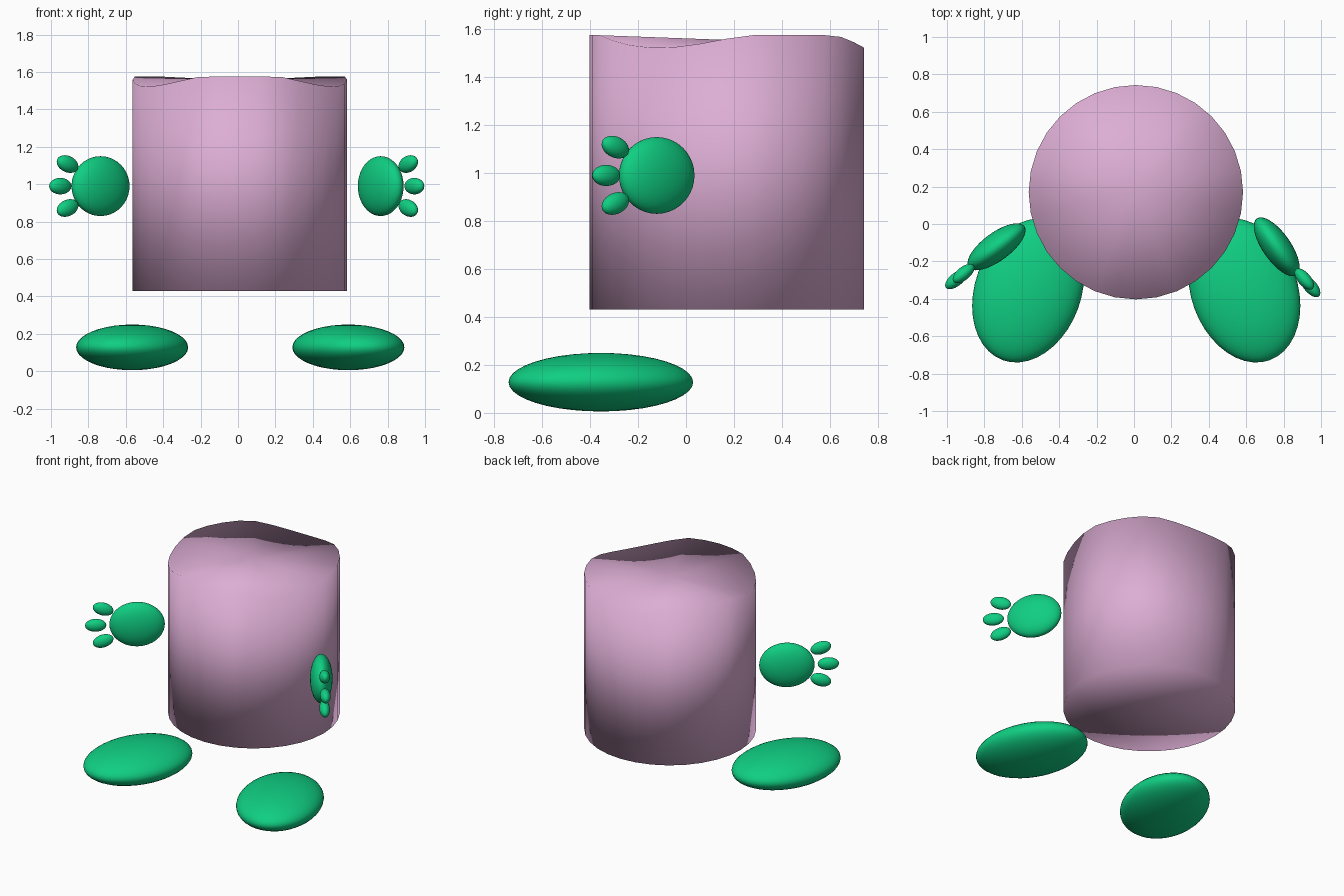
import bpy
import bmesh
from math import sin, cos, pi, radians
from mathutils import Vector

cube = bpy.data.objects.get("Cube")
if cube:
    bpy.data.objects.remove(cube, do_unlink=True)


def make_material(name, rgb):
    mat = bpy.data.materials.new(name)
    mat.use_nodes = True
    mat.diffuse_color = (*rgb, 1)
    mat.node_tree.nodes["Principled BSDF"].inputs["Base Color"].default_value = (*rgb, 1)
    return mat


pink = make_material("soft pink", (0.72, 0.42, 0.66))
green = make_material("bright green", (0.005, 0.62, 0.225))


def finish(bm, name, mat):
    """Turn a bmesh into a smooth shaded object."""
    bmesh.ops.recalc_face_normals(bm, faces=bm.faces)
    mesh = bpy.data.meshes.new(name)
    bm.to_mesh(mesh)
    bm.free()
    mesh.materials.append(mat)
    for face in mesh.polygons:
        face.use_smooth = True
    obj = bpy.data.objects.new(name, mesh)
    bpy.context.collection.objects.link(obj)
    return obj


def ellipsoid(name, centre, radii, yaw, pitch=0):
    bm = bmesh.new()
    bmesh.ops.create_uvsphere(bm, u_segments=40, v_segments=20, radius=1)
    obj = finish(bm, name, green)
    obj.location = centre
    obj.scale = radii
    obj.rotation_euler = (0, pitch, yaw)


# Body: a drum with single wall quads, smooth rims and a three-lobed wavy top
SIDES = 32
CX, CY, RADIUS = 0.01, 0.17, 0.573
BOTTOM, TOP = 0.43, 1.575
bm = bmesh.new()
lower, upper = [], []
for i in range(SIDES):
    a = 2 * pi * i / SIDES
    x, y = CX + RADIUS * cos(a), CY + RADIUS * sin(a)
    wave = min(TOP, 1.56 + 0.038 * cos(3 * (a + pi / 2)))
    lower.append(bm.verts.new((x, y, BOTTOM)))
    upper.append(bm.verts.new((x, y, wave)))
base_mid = bm.verts.new((CX, CY, BOTTOM))
top_mid = bm.verts.new((CX, CY, 1.555))
for i in range(SIDES):
    j = (i + 1) % SIDES
    bm.faces.new((lower[i], lower[j], upper[j], upper[i]))
    bm.faces.new((upper[i], upper[j], top_mid))
    bm.faces.new((lower[j], lower[i], base_mid))
finish(bm, "body", pink)

# Feet and hands; the two hands are turned by different amounts
for side, label, palm, palm_turn, finger_turn in (
        (-1, "right", Vector((-0.735, -0.122, 0.99)), 36.5, 39),
        (1, "left", Vector((0.763, -0.122, 0.99)), 55, 49.5)):
    ellipsoid(f"{label}_foot", (0.012 + side * 0.578, -0.355, 0.128),
              (0.284, 0.397, 0.122), side * radians(20))

    ellipsoid(f"{label}_hand", palm, (0.185, 0.075, 0.16), -side * radians(palm_turn))

    # Three fingers fanned out from the front edge of the hand
    turn = radians(finger_turn)
    out = Vector((side * cos(turn), -sin(turn), 0))
    for place, reach, rise in (("upper", 0.227, 0.118), ("middle", 0.277, 0),
                               ("lower", 0.227, -0.117)):
        centre = palm + out * reach + Vector((0, 0, rise))
        tilt = -side * radians(18) * (rise > 0) + side * radians(18) * (rise < 0)
        ellipsoid(f"{label}_{place}_finger", centre, (0.071, 0.035, 0.044),
                  -side * turn, tilt)
